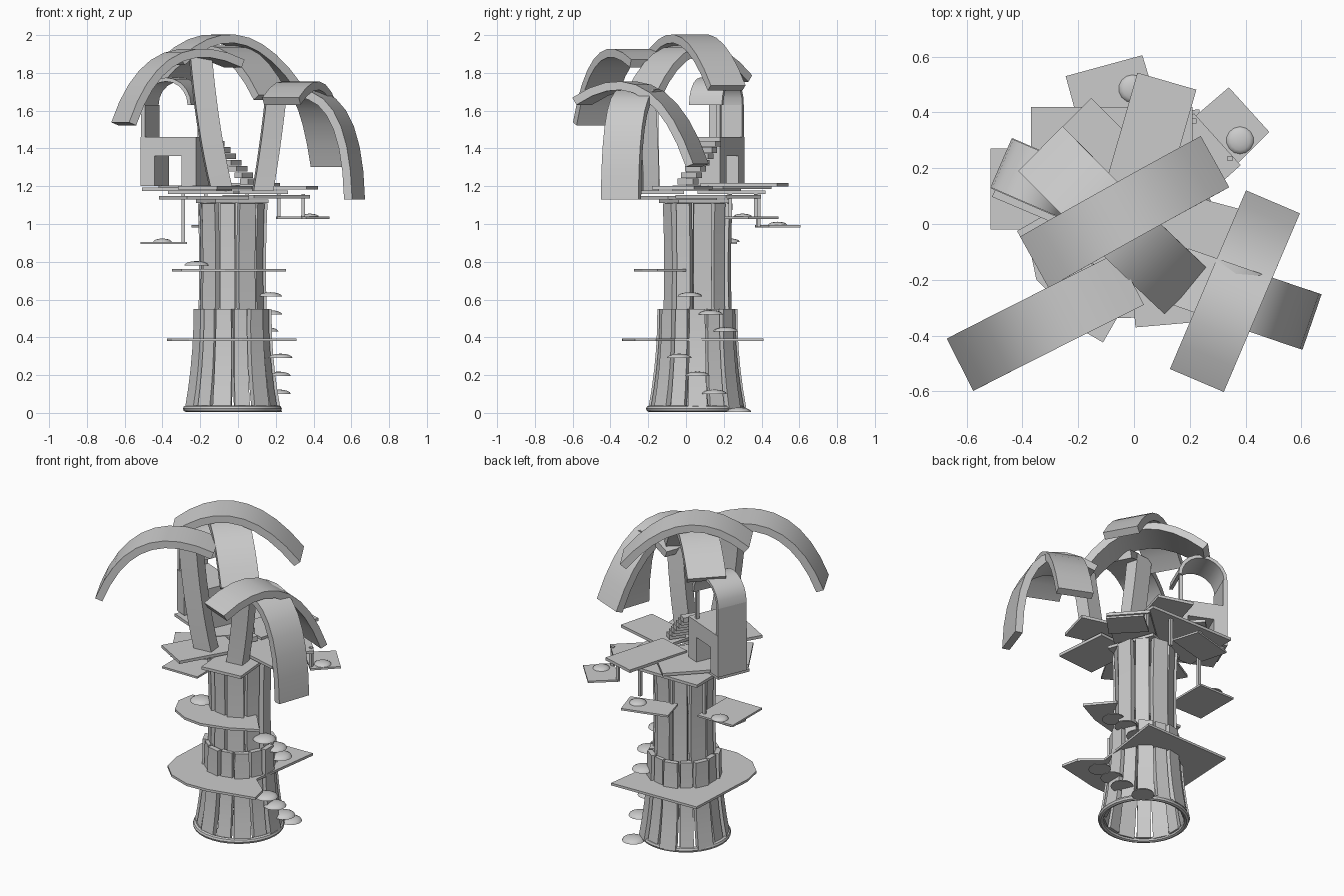
import bpy, bmesh
from math import sin, cos, pi, radians
from mathutils import Vector as V, Matrix

if "Cube" in bpy.data.objects:
    bpy.data.objects.remove(bpy.data.objects["Cube"])

CX, CY = -0.03, 0.06  # trunk axis


def finish(bm, name):
    bmesh.ops.recalc_face_normals(bm, faces=bm.faces)
    me = bpy.data.meshes.new(name)
    bm.to_mesh(me)
    bm.free()
    ob = bpy.data.objects.new(name, me)
    bpy.context.collection.objects.link(ob)
    return ob


def smooth(ob):
    bpy.ops.object.select_all(action='DESELECT')
    ob.select_set(True)
    bpy.context.view_layer.objects.active = ob
    bpy.ops.object.shade_smooth_by_angle(angle=radians(35))


def ribbon(name, a, c, b, side, width, thick, n=8, taper=1.0):
    """Bent plank along a quadratic curve a-c-b."""
    a, b, c, s = V(a), V(b), V(c), V(side).normalized()
    bm, rows = bmesh.new(), []
    for i in range(n + 1):
        t = i / n
        p = a * (1 - t) ** 2 + c * 2 * t * (1 - t) + b * t * t
        tan = ((c - a) * (1 - t) + (b - c) * t).normalized()
        nor = s.cross(tan).normalized()
        w = width * (1 + (taper - 1) * t)
        rows.append([bm.verts.new(p + s * u * w / 2 + nor * v * thick / 2)
                     for u, v in ((-1, -1), (1, -1), (1, 1), (-1, 1))])
    for r, q in zip(rows, rows[1:]):
        for k in range(4):
            bm.faces.new((r[k], r[(k + 1) % 4], q[(k + 1) % 4], q[k]))
    bm.faces.new(rows[0])
    bm.faces.new(rows[-1][::-1])
    ob = finish(bm, name)
    smooth(ob)
    return ob


def prism(name, pts, z, h):
    """Flat outline raised by h."""
    bm = bmesh.new()
    f = bm.faces.new([bm.verts.new((x, y, z)) for x, y in pts])
    g = bmesh.ops.extrude_face_region(bm, geom=[f])["geom"]
    bmesh.ops.translate(bm, vec=(0, 0, h), verts=[v for v in g if isinstance(v, bmesh.types.BMVert)])
    return finish(bm, name)


def box(name, c, size, ang=0):
    bm = bmesh.new()
    bmesh.ops.create_cube(bm, size=1)
    bmesh.ops.scale(bm, vec=size, verts=bm.verts)
    ob = finish(bm, name)
    ob.matrix_world = Matrix.Translation(c) @ Matrix.Rotation(radians(ang), 4, 'Z')
    return ob


def mushroom(name, x, y, z, r=0.066):
    bm = bmesh.new()
    bmesh.ops.create_uvsphere(bm, u_segments=14, v_segments=8, radius=r)
    bmesh.ops.bisect_plane(bm, geom=bm.verts[:] + bm.edges[:] + bm.faces[:], plane_co=(0, 0, 0),
                           plane_no=(0, 0, -1), clear_outer=True)
    bmesh.ops.holes_fill(bm, edges=[e for e in bm.edges if e.is_boundary])
    bmesh.ops.scale(bm, vec=(1, 1, 0.36), verts=bm.verts)
    ob = finish(bm, name)
    smooth(ob)
    ob.location = (x, y, z)


# Hollow trunk: two tiers of staves, every other one set slightly inward
def staves(name, n, radii, z0, z1, width, off, taper):
    for i in range(n):
        t = 2 * pi * (i + off) / n
        d = V((cos(t), sin(t), 0))
        o = V((CX, CY, 0)) - d * 0.01 * (i % 2)
        a, c, b = (o + d * r + V((0, 0, z)) for r, z in zip(radii, (z0, (z0 + z1) / 2, z1)))
        ribbon(f"{name}_{i}", a, c, b, (-sin(t), cos(t), 0), width * (1 + 0.1 * (-1) ** i), 0.03, 5, taper)


staves("lower_stave", 14, (0.24, 0.19, 0.193), 0.02, 0.55, 0.09, 0, 0.82)
staves("upper_stave", 10, (0.165, 0.15, 0.166), 0.45, 1.11, 0.088, 0.25, 0.98)
bpy.ops.mesh.primitive_torus_add(location=(CX, CY - 0.01, 0.022), major_radius=0.245, minor_radius=0.017,
                                 major_segments=32, minor_segments=8)
bpy.context.object.name = "base_ring"
smooth(bpy.context.object)

# Platforms round the trunk
prism("lower_platform", [(0.235, 0.41), (-0.35, 0.395), (-0.375, -0.08), (-0.35, -0.2), (-0.26, -0.29),
                         (-0.12, -0.34), (0.02, -0.335), (0.31, -0.27), (0.285, -0.16), (0.17, -0.06)],
      0.38, 0.015)
prism("middle_platform", [(-0.33, 0.02), (-0.35, -0.09), (-0.3, -0.2), (-0.19, -0.26), (-0.07, -0.275),
                          (0.1, -0.23), (0.255, -0.15), (0.13, 0.0)], 0.748, 0.015)

# Mushroom steps
for i, p in enumerate([(0.17, 0.28, 0.005), (0.215, 0.15, 0.1), (0.215, 0.06, 0.195), (0.225, -0.035, 0.29),
                       (0.15, 0.21, 0.43), (0.17, 0.13, 0.52), (0.17, 0.02, 0.615), (-0.22, -0.05, 0.78)]):
    mushroom(f"mushroom_step_{i}", *p)

# Hanging platforms with posts and mushrooms
prism("hanging_platform_left", [(-0.515, -0.02), (-0.27, -0.02), (-0.27, 0.27), (-0.515, 0.27)], 0.893, 0.012)
prism("hanging_platform_back", [(-0.245, 0.53), (0.03, 0.605), (0.08, 0.44), (-0.2, 0.365)], 0.982, 0.012)
prism("hanging_platform_right", [(0.34, 0.49), (0.485, 0.33), (0.36, 0.205), (0.2, 0.37)], 1.027, 0.012)
for i, p in enumerate([(-0.4, 0.235, 0.905), (-0.005, 0.485, 0.994), (0.38, 0.3, 1.037)]):
    mushroom(f"platform_mushroom_{i}", *p, r=0.05)
for i, (x, y, z) in enumerate([(-0.29, 0.23, 0.9), (-0.17, 0.38, 0.985), (0.05, 0.385, 0.985),
                               (0.215, 0.37, 1.03), (0.345, 0.235, 1.03)]):
    box(f"hanging_post_{i}", (x, y, (z + 1.16) / 2), (0.018, 0.018, 1.16 - z))

# Deck boards fanned round the trunk top
for i, (x, y, z, lx, ly, a) in enumerate([
        (-0.08, 0.24, 1.168, 0.58, 0.36, 0), (0.06, 0.31, 1.207, 0.42, 0.22, 74),
        (-0.16, 0.19, 1.195, 0.36, 0.38, 135), (0.15, 0.17, 1.145, 0.4, 0.25, 42),
        (0.21, -0.02, 1.192, 0.38, 0.23, -15), (-0.27, 0.11, 1.185, 0.43, 0.21, -23),
        (-0.12, -0.2, 1.192, 0.38, 0.24, 60), (0.12, -0.19, 1.168, 0.34, 0.26, 95),
        (-0.18, -0.06, 1.14, 0.38, 0.3, 30), (-0.03, 0.05, 1.12, 0.3, 0.3, 20)]):
    box(f"deck_board_{i}", (x, y, z), (lx, ly, 0.018), a)

# House: doorway block, side wall, and vault roof
H = Matrix.Translation((-0.33, 0.155, 1.2)) @ Matrix.Rotation(radians(-23.5), 4, 'Z')


def house_box(name, x0, x1, y0, y1, z0, z1):
    box(name, H @ V(((x0 + x1) / 2, (y0 + y1) / 2, (z0 + z1) / 2)), (x1 - x0, y1 - y0, z1 - z0), -23.5)


house_box("house_left_jamb", -0.16, -0.08, -0.098, 0.098, 0, 0.16)
house_box("house_right_jamb", 0.075, 0.16, -0.098, 0.098, 0, 0.16)
house_box("house_upper_floor", -0.16, 0.16, -0.098, 0.098, 0.16, 0.26)
house_box("house_side_wall", -0.16, -0.135, -0.095, 0.095, 0.26, 0.43)
house_box("house_post", 0.1, 0.12, 0.06, 0.08, 0.26, 0.43)
bm = bmesh.new()
N = 10
arc = [(r * cos(pi * i / N) - 0.015, 0.43 + r * sin(pi * i / N)) for r, seq in
       ((0.145, range(N + 1)), (0.125, range(N, -1, -1))) for i in seq]
fr = [bm.verts.new(H @ V((x, -0.095, z))) for x, z in arc]
bk = [bm.verts.new(H @ V((x, 0.095, z))) for x, z in arc]
M = len(arc)
for i in range(M):
    j = (i + 1) % M
    bm.faces.new((fr[i], fr[j], bk[j], bk[i]))
for i in range(N):
    for s in (fr, bk):
        bm.faces.new((s[i], s[i + 1], s[M - 2 - i], s[M - 1 - i]))
smooth(finish(bm, "house_vault_roof"))

# Stairs up to the house
for i in range(7):
    t = i / 6
    box(f"stair_{i}", (0.06 - 0.18 * t, 0.01 + 0.12 * t, 1.225 + 0.2 * t), (0.05, 0.1, 0.03), -35)

# Palm stems
ribbon("left_stem", (-0.09, -0.185, 1.19), (-0.165, -0.2, 1.5), (-0.2, -0.19, 1.9), (1, 0.1, 0), 0.115, 0.085)
ribbon("right_stem", (0.13, -0.19, 1.17), (0.17, -0.19, 1.4), (0.2, -0.21, 1.67), (1, 0.1, 0), 0.105, 0.085)

# Drooping fronds
for i, (a, c, b) in enumerate([
        ((-0.345, -0.13, 1.86), (-0.03, 0.05, 2.16), (0.275, 0.215, 1.72)),
        ((-0.02, -0.2, 1.85), (-0.43, -0.405, 2.05), (-0.605, -0.495, 1.53)),
        ((0.23, -0.55, 1.65), (0.4, -0.15, 1.92), (0.49, 0.06, 1.31)),
        ((0.17, -0.19, 1.65), (0.6, -0.34, 1.85), (0.617, -0.344, 1.13)),
        ((-0.325, 0.26, 1.77), (-0.04, -0.03, 2.12), (0.175, -0.23, 1.67))]):
    d = V(b) - V(a)
    ribbon(f"frond_{i}", a, c, b, (-d.y, d.x, 0), 0.225 if i == 4 else 0.21, 0.045, 9)
